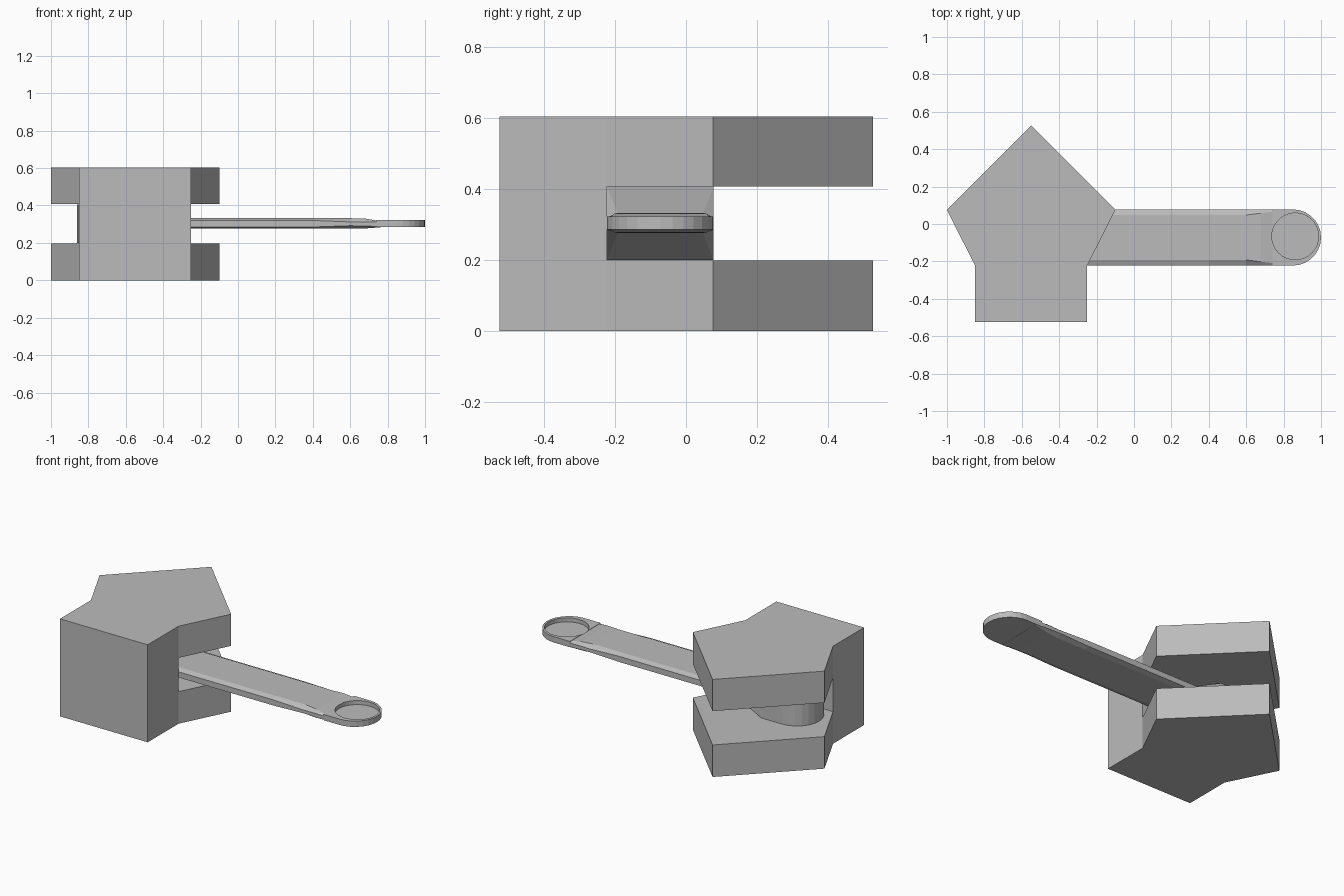
import bpy, bmesh, math

if "Cube" in bpy.data.objects:
    bpy.data.objects.remove(bpy.data.objects["Cube"])

grey = bpy.data.materials.new("mid grey")
grey.diffuse_color = (0.5, 0.5, 0.5, 1)
grey.use_nodes = True
grey.node_tree.nodes["Principled BSDF"].inputs["Base Color"].default_value = grey.diffuse_color
CY = -0.072          # centre line of the arm


def finish(bm, name):
    bmesh.ops.recalc_face_normals(bm, faces=bm.faces)
    me = bpy.data.meshes.new(name)
    bm.to_mesh(me)
    bm.free()
    ob = bpy.data.objects.new(name, me)
    bpy.context.collection.objects.link(ob)
    me.materials.append(grey)
    return ob


def prism(name, outline, z0, z1):
    bm = bmesh.new()
    f = bm.faces.new([bm.verts.new((x, y, z0)) for x, y in outline])
    ext = bmesh.ops.extrude_face_region(bm, geom=[f])["geom"]
    for v in ext:
        if isinstance(v, bmesh.types.BMVert):
            v.co.z = z1
    return finish(bm, name)


def cut(target, cutter):
    mod = target.modifiers.new("cut", "BOOLEAN")
    mod.object = cutter
    mod.operation = "DIFFERENCE"
    mod.solver = "EXACT"
    cutter.hide_render = True
    cutter.hide_set(True)


def arc(cx, cy, r, a0, a1, n):
    return [(cx + r * math.cos(math.radians(a0 + (a1 - a0) * i / n)),
             cy + r * math.sin(math.radians(a0 + (a1 - a0) * i / n))) for i in range(n + 1)]


def section(x, bottom, low, high, top, inset):
    """Chamfered cross-section of the arm at x."""
    w = 0.15
    pts = [(-w + inset, bottom), (w - inset, bottom), (w, low), (w, high),
           (w - inset, top), (-w + inset, top), (-w, high), (-w, low)]
    return [(x, CY + y, z) for y, z in pts]


# housing with a deep slot open on the sides and back
housing = prism("housing", [(-0.85, -0.525), (-0.25, -0.525), (-0.25, -0.223), (-0.10, 0.076),
                            (-0.55, 0.526), (-1.0, 0.076), (-0.85, -0.223)], 0, 0.603)
slot = prism("slot_cutter", [(-1.2, -0.223), (0.2, -0.223), (0.2, 0.8), (-1.2, 0.8)], 0.198, 0.407)
cut(housing, slot)

# pivot hub: rounded back, tapering down to the arm
bm = bmesh.new()
for x, y in arc(-0.71, CY, 0.15, 90, 270, 12) + [(-0.57, CY - 0.15), (-0.57, CY + 0.15)]:
    for z in (0.199, 0.406):
        bm.verts.new((x, y, z))
for p in section(-0.39, 0.276, 0.285, 0.32, 0.332, 0.03):
    bm.verts.new(p)
hull = bmesh.ops.convex_hull(bm, input=bm.verts)
finish(bm, "pivot_hub")

# long arm lofted through its sections
bm = bmesh.new()
rings = [[bm.verts.new(p) for p in section(*s)] for s in (
    (-0.40, 0.276, 0.285, 0.320, 0.332, 0.03),
    (0.40, 0.276, 0.285, 0.320, 0.332, 0.03),
    (0.60, 0.276, 0.292, 0.312, 0.332, 0.03),
    (0.68, 0.277, 0.290, 0.313, 0.330, 0.02),
    (0.78, 0.285, 0.287, 0.311, 0.313, 0.008))]
for a, b in zip(rings, rings[1:]):
    for i in range(8):
        bm.faces.new((a[i], a[(i + 1) % 8], b[(i + 1) % 8], b[i]))
bm.faces.new(rings[0])
bm.faces.new(rings[-1])
arm = finish(bm, "arm")

# rounded tip with a shallow round recess
tip = prism("tip", arc(0.85, CY, 0.15, -90, 90, 14) + [(0.74, CY + 0.15), (0.74, CY - 0.15)],
            0.286, 0.322)
recess = prism("recess_cutter", arc(0.862, CY + 0.006, 0.125, 0, 348.75, 31), 0.297, 0.5)
cut(tip, recess)
cut(arm, recess)
